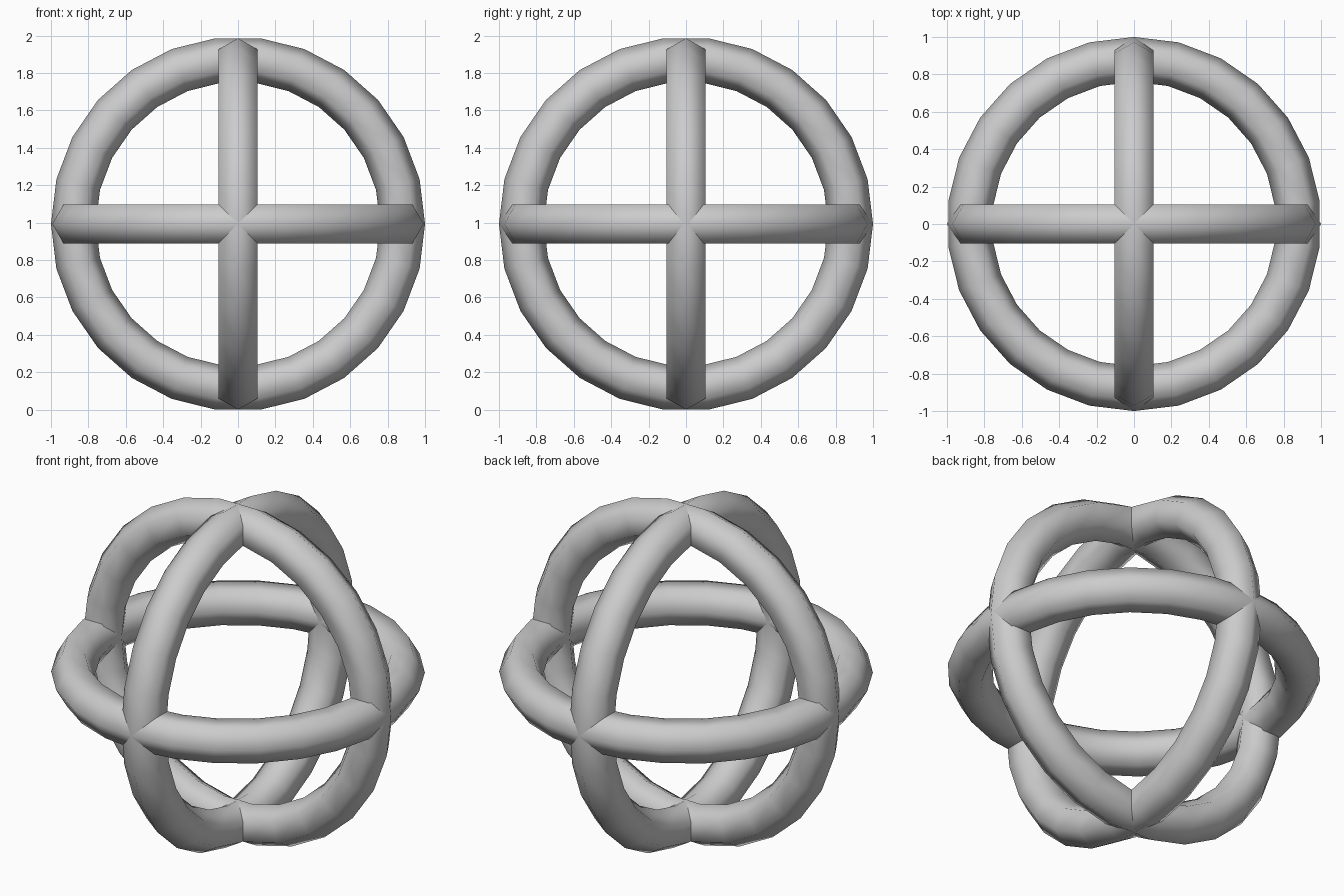
import bpy
from math import pi, cos

cube = bpy.data.objects.get("Cube")
if cube:
    bpy.data.objects.remove(cube, do_unlink=True)

SEGMENTS = 26
MAJOR = 0.88
TUBE = 0.12
CENTRE_Z = (MAJOR + TUBE) * cos(pi / SEGMENTS)

# Plain grey material
grey = bpy.data.materials.new("light_grey")
grey.use_nodes = True
grey.diffuse_color = (0.6, 0.6, 0.6, 1)
grey.node_tree.nodes["Principled BSDF"].inputs["Base Color"].default_value = grey.diffuse_color


def ring(name, rotation):
    """Hexagonal tube bent into a circle around the common centre."""
    bpy.ops.mesh.primitive_torus_add(
        major_segments=SEGMENTS, minor_segments=6,
        major_radius=MAJOR, minor_radius=TUBE,
        location=(0, 0, CENTRE_Z), rotation=rotation)
    obj = bpy.context.object
    obj.name = name
    obj.data.materials.clear()
    obj.data.materials.append(grey)
    bpy.ops.object.shade_smooth()


# Three interlocking rings, one in each principal plane
ring("horizontal_ring", (0, 0, pi / 2))
ring("front_facing_ring", (pi / 2, 0, 0))
ring("side_facing_ring", (pi / 2, 0, pi / 2))
